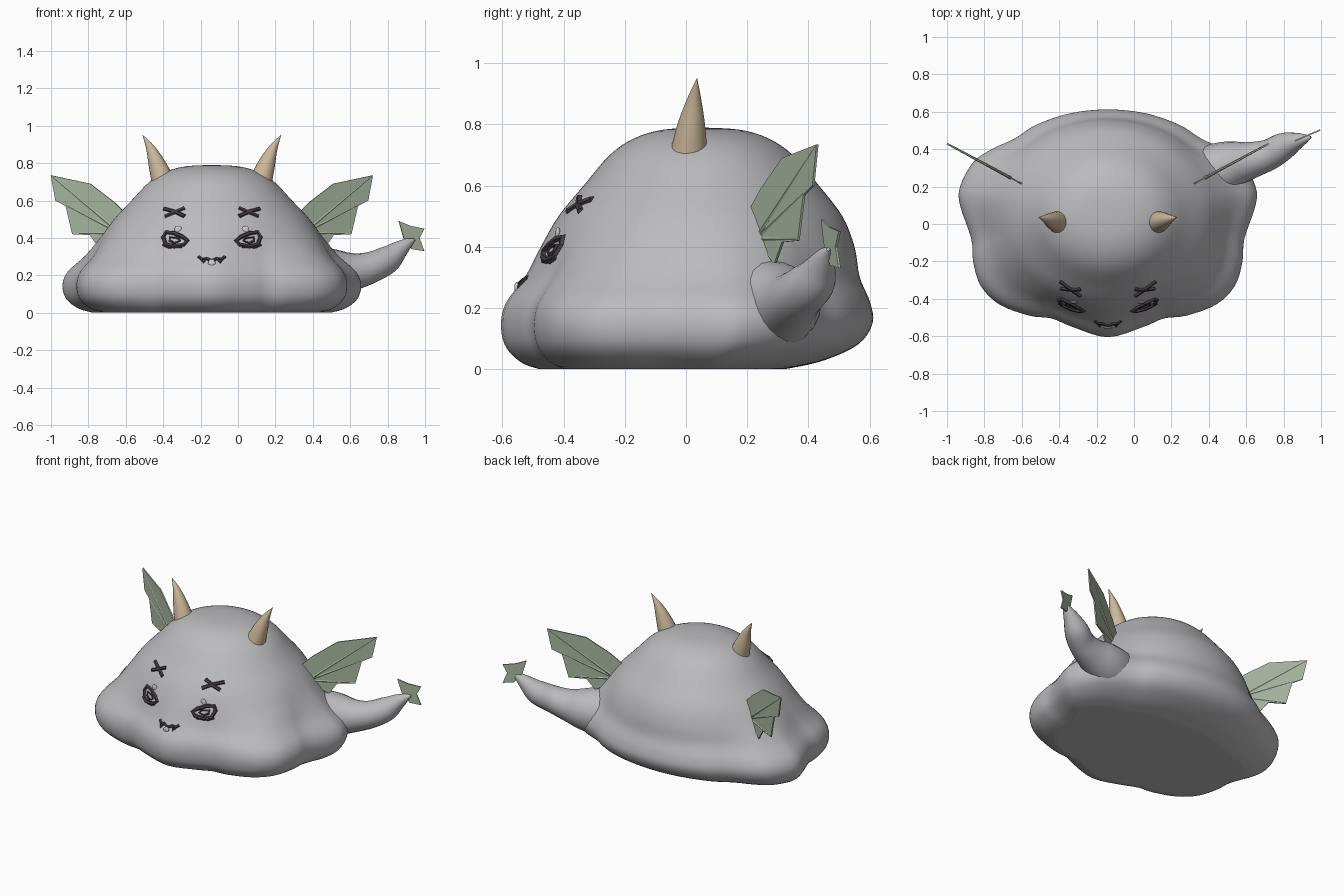
import bpy
import bmesh
import math
from mathutils import Vector
from mathutils.bvhtree import BVHTree

cube = bpy.data.objects.get("Cube")
if cube:
    bpy.data.objects.remove(cube, do_unlink=True)

MID = -0.14  # x of the body's symmetry plane


def make_material(name, color):
    mat = bpy.data.materials.new(name)
    mat.use_nodes = True
    mat.diffuse_color = (*color, 1)
    mat.node_tree.nodes["Principled BSDF"].inputs["Base Color"].default_value = (*color, 1)
    return mat


GREY = make_material("cloud grey", (0.5, 0.5, 0.52))
HORN = make_material("horn beige", (0.6, 0.48, 0.32))
GREEN = make_material("wing sage green", (0.40, 0.48, 0.36))
DARK = make_material("face dark plum", (0.065, 0.05, 0.065))
PALE = make_material("glint pale grey", (0.62, 0.62, 0.64))


def catmull(points, steps, closed=False):
    """Smooth curve through points of any dimension."""
    pts = [Vector(p) for p in points]
    n = len(pts)
    out = []
    for i in range(n if closed else n - 1):
        if closed:
            a, b, c, d = (pts[(i + k) % n] for k in (-1, 0, 1, 2))
        else:
            a, b, c, d = (pts[min(max(i + k, 0), n - 1)] for k in (-1, 0, 1, 2))
        for s in range(steps):
            t = s / steps
            out.append(0.5 * (2 * b + (c - a) * t + (2 * a - 5 * b + 4 * c - d) * t * t
                              + (3 * b - a - 3 * c + d) * t ** 3))
    if not closed:
        out.append(pts[-1])
    return out


def finish(name, bm, mat, smooth=True):
    bmesh.ops.recalc_face_normals(bm, faces=bm.faces)
    mesh = bpy.data.meshes.new(name)
    bm.to_mesh(mesh)
    mesh.materials.append(mat)
    for poly in mesh.polygons:
        poly.use_smooth = smooth
    obj = bpy.data.objects.new(name, mesh)
    bpy.context.collection.objects.link(obj)
    return obj


def tube(name, rings, mat, sides=6, smooth=False, closed=False):
    """Round sweep through (x, y, z, radius) rings."""
    curve = bpy.data.curves.new(name, "CURVE")
    curve.dimensions = "3D"
    curve.bevel_depth = 1
    curve.bevel_resolution = max(0, sides // 2 - 2)
    curve.use_fill_caps = True
    spline = curve.splines.new("POLY")
    spline.points.add(len(rings) - 1)
    spline.use_cyclic_u = closed
    for point, (x, y, z, r) in zip(spline.points, rings):
        point.co = (x, y, z, 1)
        point.radius = r
    temp = bpy.data.objects.new(name, curve)
    bpy.context.collection.objects.link(temp)
    mesh = bpy.data.meshes.new_from_object(temp.evaluated_get(bpy.context.evaluated_depsgraph_get()))
    bpy.data.objects.remove(temp, do_unlink=True)
    bm = bmesh.new()
    bm.from_mesh(mesh)
    bpy.data.meshes.remove(mesh)
    return finish(name, bm, mat, smooth)


# Body: lobed skirt outline (half, back to front) blended upward into a dome
half = [(0, .61), (.2, .59), (.38, .53), (.5, .455), (.62, .4), (.72, .33), (.79, .2), (.79, .1),
        (.73, -.08), (.72, -.2), (.68, -.33), (.58, -.43), (.42, -.49), (.3, -.505), (.19, -.55), (0, -.605)]
outline = catmull(half + [(-x, y) for x, y in half[-2:0:-1]], 4, closed=True)

# Rows: height, dome radius, skirt weight, squeeze of the back
rows = [(.79, 0, 0, 1), (.783, .13, 0, 1), (.755, .23, 0, 1), (.7, .315, 0, 1), (.6, .405, 0, 1),
        (.5, .45, .06, 1), (.4, .38, .25, 1), (.3, .18, .62, 1), (.22, .05, .9, 1), (.15, 0, 1, 1),
        (.08, 0, .98, .94), (.03, 0, .91, .82), (.005, 0, .82, .7), (0, 0, .7, .66), (0, 0, 0, .66)]
bm = bmesh.new()
previous = None
for z, dome, weight, squeeze in catmull(rows, 4):
    ring = []
    for p in outline:
        d = p.normalized()
        x = weight * p.x + dome * d.x * 1.06
        y = weight * p.y + dome * d.y * 0.95 + 0.05 * (1 - weight) * (z > 0.1)
        if y > 0:
            y *= squeeze
        ring.append(bm.verts.new((MID + x, y, max(z, 0))))
    if previous:
        for i in range(len(ring)):
            j = (i + 1) % len(ring)
            bm.faces.new((previous[i], previous[j], ring[j], ring[i]))
    previous = ring
bmesh.ops.remove_doubles(bm, verts=bm.verts, dist=0.0005)
surface = BVHTree.FromBMesh(bm)
finish("body", bm, GREY)


def on_body(x, z):
    """Point on the front of the body at the given x and z."""
    return surface.ray_cast(Vector((x, -3, z)), Vector((0, 1, 0)))[0]


def stroke(name, points, radius=0.011, closed=False):
    tube(name, [(*on_body(x, z), radius) for x, z in points], DARK, closed=closed)


def glint(name, x, z, size):
    bm = bmesh.new()
    bmesh.ops.create_uvsphere(bm, u_segments=16, v_segments=8, radius=size)
    obj = finish(name, bm, PALE)
    obj.location = on_body(x, z)
    obj.scale = (1, 0.4, 1)


# Tail, swelling then narrowing to a point
tail = [(.35, .24, .2, .17), (.5, .31, .21, .135), (.62, .34, .22, .1), (.72, .37, .245, .083),
        (.8, .415, .285, .074), (.86, .44, .335, .05), (.91, .455, .373, .027), (.945, .465, .392, .006)]
tube("tail", catmull(tail, 4), GREY, sides=20, smooth=True)


def plate(name, points, depth_at, thickness):
    """Thin upright panel; depth_at gives y for each x."""
    bm = bmesh.new()
    face = bm.faces.new([bm.verts.new((x, depth_at(x), z)) for x, z in points])
    face.normal_update()
    offset = face.normal * thickness
    bmesh.ops.translate(bm, verts=bm.verts, vec=-offset / 2)
    extruded = bmesh.ops.extrude_face_region(bm, geom=[face], use_keep_orig=True)
    moved = [v for v in extruded["geom"] if isinstance(v, bmesh.types.BMVert)]
    bmesh.ops.translate(bm, verts=moved, vec=offset)
    bmesh.ops.triangulate(bm, faces=[f for f in bm.faces if len(f.verts) > 4])
    return finish(name, bm, GREEN, False)


# Tail fin
plate("tail_fin", [(.86, .49), (.92, .465), (.995, .45), (.97, .4), (.995, .33), (.93, .34), (.885, .4)],
      lambda x: 0.44 + (x - 0.85) * 0.43, 0.008)

# Paired parts: distances are measured outward from the symmetry plane
wing = [(.44, .42), (.46, .53), (.52, .59), (.65, .69), (.86, .735), (.835, .6), (.78, .57), (.745, .42),
        (.65, .415), (.6, .34), (.57, .37), (.54, .355), (.5, .4)]
wing_tips = [(.855, .73), (.78, .575), (.74, .425), (.6, .35)]
horn = [(.265, .01, .715, .06), (.295, .018, .8, .045), (.328, .027, .88, .024), (.37, .036, .95, .001)]
eye = [(.26, .405), (.245, .43), (.2, .425), (.155, .405), (.13, .385), (.15, .365), (.2, .355), (.245, .365)]
iris = [(.225, .405), (.18, .4), (.17, .385), (.2, .372), (.225, .385)]

for side, label in ((1, "left"), (-1, "right")):
    def flip(points):
        return [(MID + side * x, z) for x, z in points]

    def wing_depth(x):
        return 0.22 + (abs(x - MID) - 0.47) * 0.538

    plate(label + "_wing", flip(wing), wing_depth, 0.008)
    root = MID + side * 0.49
    for number, (x, z) in enumerate(flip(wing_tips)):
        tube(f"{label}_wing_bone_{number}",
             [(root, wing_depth(root), .425, .009), (x, wing_depth(x), z, .005)], GREEN)

    tube(label + "_horn", catmull([(MID + side * x, y, z, r) for x, y, z, r in horn], 4),
         HORN, sides=20, smooth=True)

    stroke(label + "_eye_rim", flip(eye), 0.012, closed=True)
    stroke(label + "_eye_iris", flip(iris), 0.007, closed=True)
    stroke(label + "_eye_lash", flip([(.26, .365), (.23, .352), (.16, .355)]), 0.009)
    stroke(label + "_brow_down", flip([(.255, .555), (.2, .54), (.145, .515)]), 0.012)
    stroke(label + "_brow_up", flip([(.25, .515), (.2, .535), (.145, .56)]), 0.012)
    glint(label + "_eye_glint", MID + side * 0.18, 0.445, 0.02)

    # Mouth half with a fang
    stroke(label + "_mouth", flip([(0, .278), (.03, .29), (.055, .287), (.07, .3)]), 0.009)
    stroke(label + "_fang", flip([(.058, .29), (.045, .268), (.03, .288)]), 0.007)

glint("tongue", MID, 0.265, 0.02)
